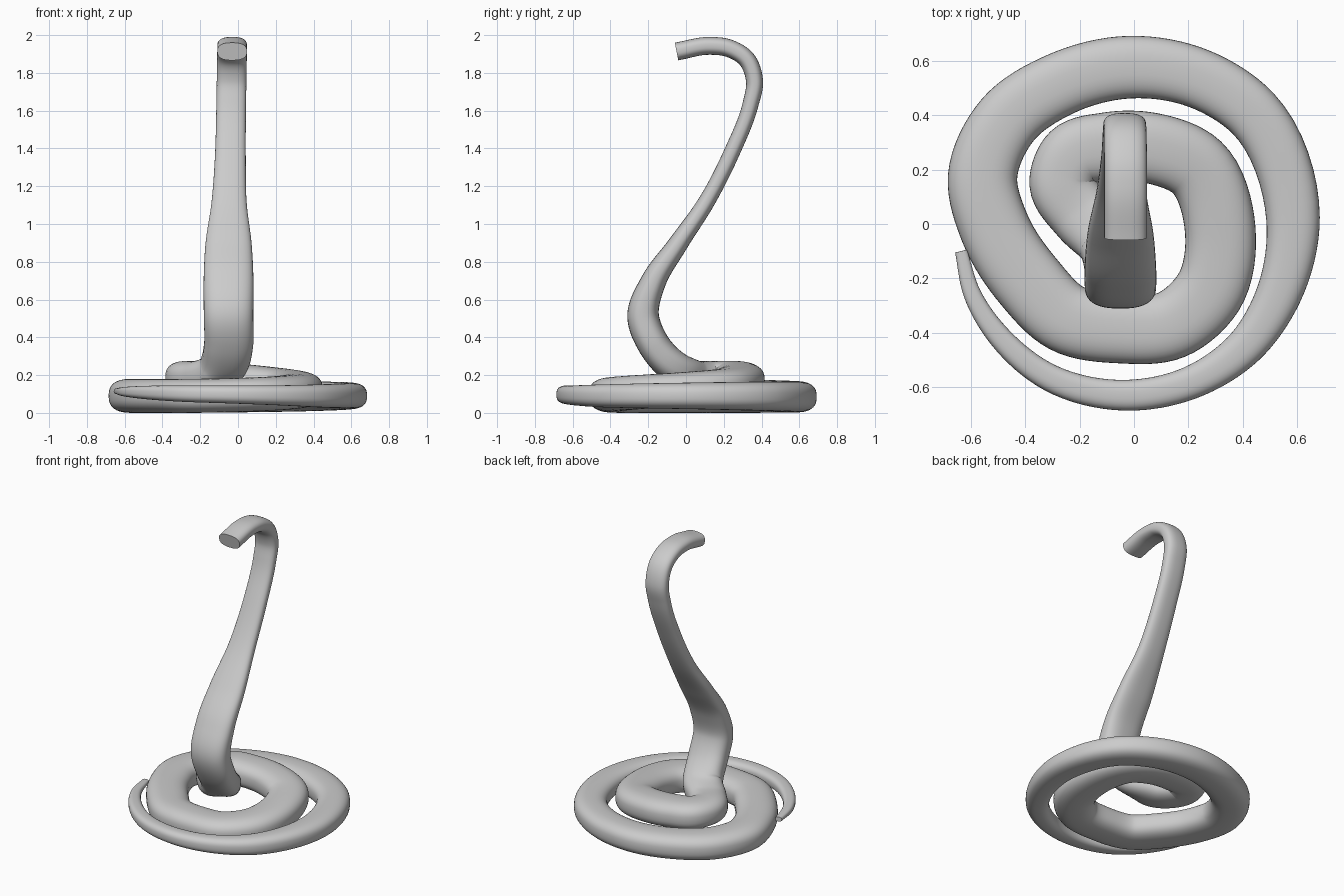
import bpy, bmesh, math
from mathutils import Vector

if "Cube" in bpy.data.objects:
    bpy.data.objects.remove(bpy.data.objects["Cube"])

# Centre line stations: x, y, z, width, thickness
coil = [
    (-.636, -.10, .125, .045, .03), (-.595, -.257, .122, .065, .05),
    (-.49, -.42, .118, .085, .07), (-.31, -.565, .112, .10, .085),
    (-.03, -.63, .107, .113, .095), (.205, -.585, .103, .122, .105),
    (.41, -.45, .10, .142, .12), (.533, -.257, .10, .167, .13),
    (.585, .02, .10, .197, .14), (.435, .41, .098, .212, .155),
    (.243, .533, .096, .22, .16), (-.015, .577, .095, .23, .165),
    (-.27, .515, .096, .235, .17), (-.467, .38, .098, .245, .175),
    (-.557, .173, .10, .255, .18), (-.51, -.02, .10, .26, .18),
    (-.385, -.215, .10, .265, .18), (-.25, -.345, .10, .26, .18),
    (-.05, -.385, .103, .255, .18), (.14, -.37, .11, .255, .18),
    (.275, -.25, .12, .26, .18), (.317, -.02, .135, .26, .18),
]
inner = [
    (.23, .21, .155, .26, .18), (.06, .28, .175, .26, .18),
    (-.10, .283, .187, .255, .18), (-.225, .25, .195, .245, .18),
    (-.265, .15, .197, .24, .175), (-.19, .035, .20, .24, .175),
    (-.09, -.055, .245, .25, .175),
]
neck = [
    (-.05, -.17, .37, .26, .17), (-.05, -.227, .52, .262, .168),
    (-.05, -.175, .70, .264, .135), (-.05, -.045, .90, .245, .105),
    (-.047, .11, 1.13, .185, .088), (-.04, .243, 1.39, .162, .085),
    (-.036, .342, 1.645, .157, .085), (-.034, .363, 1.765, .157, .09),
    (-.032, .32, 1.883, .157, .093), (-.031, .225, 1.941, .157, .094),
    (-.031, .125, 1.953, .157, .094), (-.031, -.05, 1.923, .157, .095),
]
STEPS, SIDES, POWER = 8, 40, 2.6


def spline(points):
    """Smooth path through every station (centripetal tangents)."""
    p = [Vector(q) for q in points]
    n = len(p)
    d = [max((p[i + 1] - p[i]).length, 1e-4) for i in range(n - 1)]
    tan = []
    for i in range(n):
        if i == 0:
            tan.append((p[1] - p[0]) / d[0])
        elif i == n - 1:
            tan.append((p[-1] - p[-2]) / d[-1])
        else:
            a, b = (p[i] - p[i - 1]) / d[i - 1], (p[i + 1] - p[i]) / d[i]
            tan.append((a * d[i] + b * d[i - 1]) / (d[i] + d[i - 1]))
    out = []
    for i in range(n - 1):
        for k in range(STEPS):
            t = k / STEPS
            t2, t3 = t * t, t * t * t
            out.append(p[i] * (2 * t3 - 3 * t2 + 1) + tan[i] * d[i] * (t3 - 2 * t2 + t)
                       + p[i + 1] * (3 * t2 - 2 * t3) + tan[i + 1] * d[i] * (t3 - t2))
    return out + [p[-1]]


path = spline(coil + inner + neck)
neck_start = (len(coil) + len(inner) - 2) * STEPS
neck_full = neck_start + 2 * STEPS

# Sweep a flattened rounded section along the path
bm = bmesh.new()
rings = []
for i, s in enumerate(path):
    a, b = path[max(i - 1, 0)], path[min(i + 1, len(path) - 1)]
    tangent = (Vector(b[:3]) - Vector(a[:3])).normalized()
    f = min(max((i - neck_start) / (neck_full - neck_start), 0), 1)
    f = f * f * (3 - 2 * f)
    flat = Vector((-1, 0, 0))
    if f < 1:
        flat = tangent.cross(Vector((0, 0, 1))).normalized().lerp(flat, f)
    side = (flat - tangent * flat.dot(tangent)).normalized()
    up = side.cross(tangent)
    ring = []
    for k in range(SIDES):
        ang = math.tau * k / SIDES
        c, n = math.cos(ang), math.sin(ang)
        u = math.copysign(abs(c) ** (2 / POWER), c) * s[3] / 2
        v = math.copysign(abs(n) ** (2 / POWER), n) * s[4] / 2
        ring.append(bm.verts.new(Vector(s[:3]) + side * u + up * v))
    rings.append(ring)
for r0, r1 in zip(rings, rings[1:]):
    for k in range(SIDES):
        j = (k + 1) % SIDES
        bm.faces.new((r0[k], r0[j], r1[j], r1[k]))
bm.faces.new(rings[0])
bm.faces.new(rings[-1])
bmesh.ops.recalc_face_normals(bm, faces=bm.faces)

# Rest the coil on the ground
low = min(v.co.z for v in bm.verts)
bmesh.ops.translate(bm, vec=(0, 0, -low), verts=bm.verts)

mesh = bpy.data.meshes.new("coiled_body")
bm.to_mesh(mesh)
bm.free()
body = bpy.data.objects.new("coiled_body", mesh)
bpy.context.collection.objects.link(body)

grey = bpy.data.materials.new("plain_grey")
grey.diffuse_color = (.6, .6, .6, 1)
grey.use_nodes = True
grey.node_tree.nodes["Principled BSDF"].inputs["Base Color"].default_value = grey.diffuse_color
mesh.materials.append(grey)

bpy.context.view_layer.objects.active = body
body.select_set(True)
bpy.ops.object.shade_smooth_by_angle(angle=math.radians(40))
